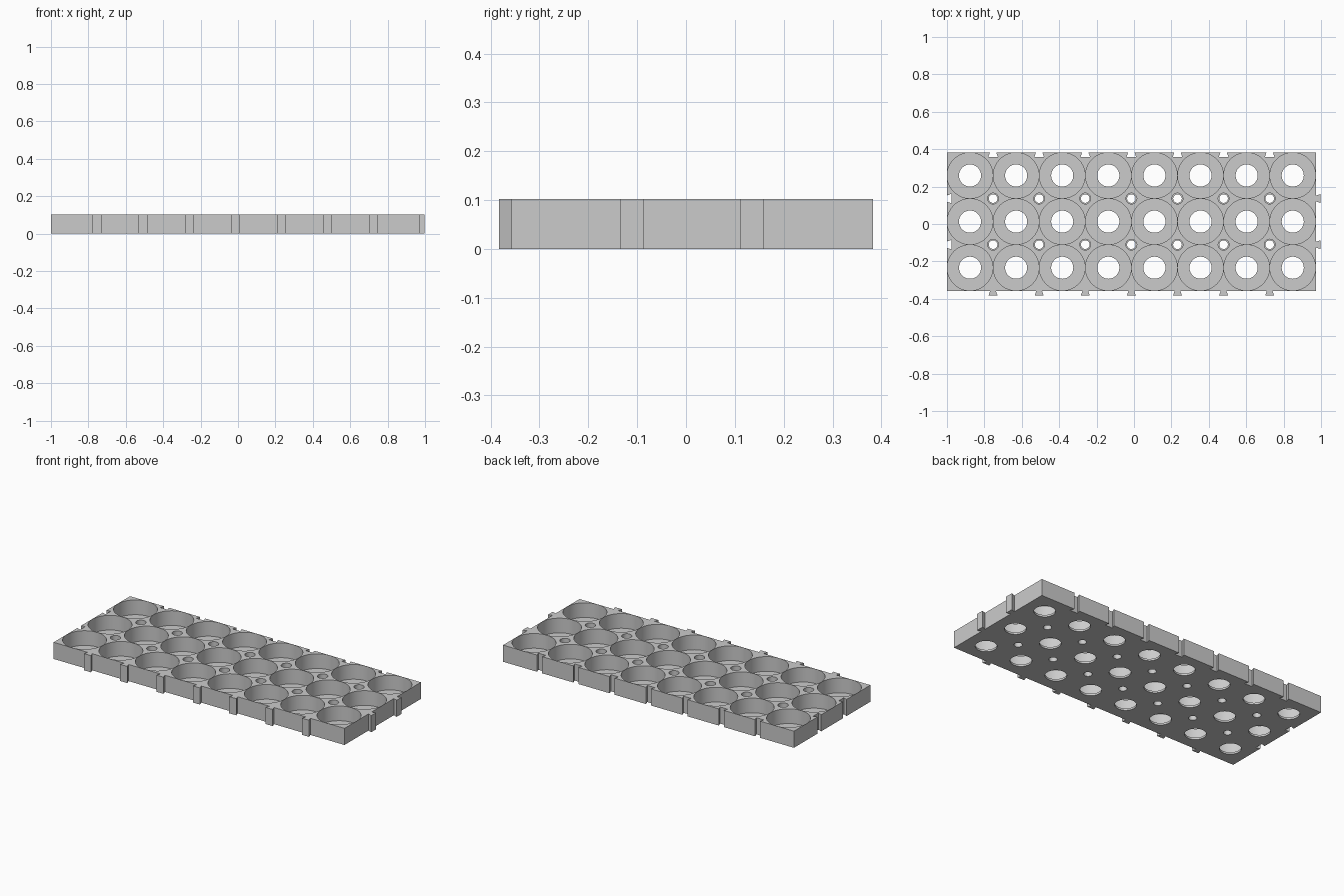
import bpy
import bmesh
from math import cos, sin, tau

if "Cube" in bpy.data.objects:
    bpy.data.objects.remove(bpy.data.objects["Cube"])

PITCH, COLS, ROWS = 0.2465, 8, 3
HEIGHT, FLOOR = 0.102, 0.012
LEFT, FRONT = -1.0, -0.357
RIGHT, BACK = LEFT + COLS * PITCH, FRONT + ROWS * PITCH
TAB, ROOT, TIP = 0.0255, 0.015, 0.024     # dovetail depth and half widths
GAP = 0.002                               # clearance of the slots

grey = bpy.data.materials.new("plain grey")
grey.use_nodes = True
grey.diffuse_color = (0.6, 0.6, 0.6, 1)
grey.node_tree.nodes["Principled BSDF"].inputs["Base Color"].default_value = (0.6, 0.6, 0.6, 1)


def outline():
    """Tray outline: tabs on the front and right, matching slots on the back and left."""
    pts = [(LEFT, FRONT)]
    for i in range(1, COLS):
        x = LEFT + i * PITCH
        pts += [(x - ROOT, FRONT), (x - TIP, FRONT - TAB), (x + TIP, FRONT - TAB), (x + ROOT, FRONT)]
    pts.append((RIGHT, FRONT))
    for j in range(1, ROWS):
        y = FRONT + j * PITCH
        pts += [(RIGHT, y - ROOT), (RIGHT + TAB, y - TIP), (RIGHT + TAB, y + TIP), (RIGHT, y + ROOT)]
    pts.append((RIGHT, BACK))
    r, t = ROOT + GAP, TIP + GAP
    for i in reversed(range(1, COLS)):
        x = LEFT + i * PITCH
        pts += [(x + r, BACK), (x + t, BACK - TAB), (x - t, BACK - TAB), (x - r, BACK)]
    pts.append((LEFT, BACK))
    for j in reversed(range(1, ROWS)):
        y = FRONT + j * PITCH
        pts += [(LEFT, y + r), (LEFT + TAB, y + t), (LEFT + TAB, y - t), (LEFT, y - r)]
    return pts


def lathe(bm, x, y, profile, sides):
    """Closed solid turned about a vertical axis from (radius, z) pairs, bottom to top."""
    rings = [[bm.verts.new((x + r * cos(tau * k / sides), y + r * sin(tau * k / sides), z))
              for k in range(sides)] for r, z in profile]
    for low, high in zip(rings, rings[1:]):
        for k in range(sides):
            n = (k + 1) % sides
            bm.faces.new((low[k], low[n], high[n], high[k]))
    bm.faces.new(rings[0][::-1])
    bm.faces.new(rings[-1])


def to_object(bm, name):
    bmesh.ops.recalc_face_normals(bm, faces=bm.faces)
    mesh = bpy.data.meshes.new(name)
    bm.to_mesh(mesh)
    bm.free()
    mesh.materials.append(grey)
    obj = bpy.data.objects.new(name, mesh)
    bpy.context.collection.objects.link(obj)
    return obj


# Solid tray slab
bm = bmesh.new()
base = bm.faces.new([bm.verts.new((x, y, 0)) for x, y in outline()])
top = bmesh.ops.extrude_face_region(bm, geom=[base])["geom"]
bmesh.ops.translate(bm, vec=(0, 0, HEIGHT), verts=[v for v in top if isinstance(v, bmesh.types.BMVert)])
tray = to_object(bm, "tray")

# Round cups with a floor hole, and small stepped holes between the cups
bm = bmesh.new()
over = 0.02
cup = [(0.059, -over), (0.059, FLOOR), (0.122, FLOOR), (0.122, HEIGHT + over)]
pin = [(0.023, -over), (0.023, HEIGHT / 2), (0.029, HEIGHT / 2), (0.029, HEIGHT + over)]
for i in range(COLS):
    for j in range(ROWS):
        lathe(bm, LEFT + (i + 0.5) * PITCH, FRONT + (j + 0.5) * PITCH, cup, 64)
for i in range(1, COLS):
    for j in range(1, ROWS):
        lathe(bm, LEFT + i * PITCH, FRONT + j * PITCH, pin, 32)
cutter = to_object(bm, "hole_cutter")
cutter.hide_render = True

# Cut the holes and keep the result
cut = tray.modifiers.new("holes", 'BOOLEAN')
cut.operation = 'DIFFERENCE'
cut.solver = 'EXACT'
cut.object = cutter
bpy.context.view_layer.objects.active = tray
tray.select_set(True)
bpy.ops.object.modifier_apply(modifier=cut.name)
bpy.data.objects.remove(cutter)
bpy.ops.object.shade_smooth_by_angle()
